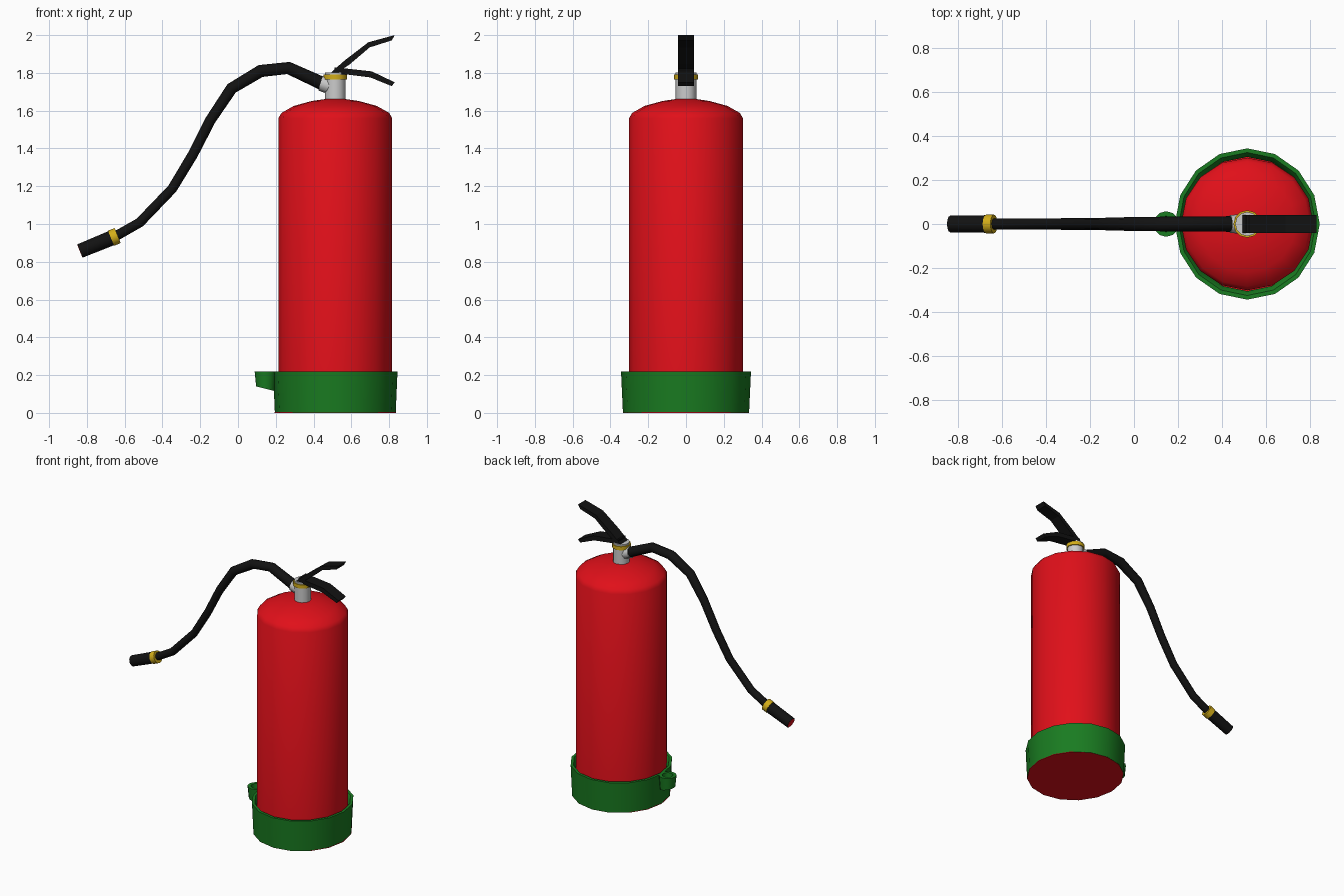
import bpy, bmesh, math
from mathutils import Vector

if "Cube" in bpy.data.objects:
    bpy.data.objects.remove(bpy.data.objects["Cube"])

CX = 0.515  # axis of the bottle


def material(name, rgb):
    m = bpy.data.materials.new(name)
    m.diffuse_color = (*rgb, 1)
    m.use_nodes = True
    m.node_tree.nodes["Principled BSDF"].inputs["Base Color"].default_value = m.diffuse_color
    return m


RED = material("red", (0.75, 0.005, 0.01))
GREEN = material("green", (0.01, 0.2, 0.015))
BLACK = material("black", (0.006, 0.006, 0.006))
YELLOW = material("yellow", (0.65, 0.42, 0.01))


def finish(name, bm, mat=None, angle=35):
    bmesh.ops.recalc_face_normals(bm, faces=bm.faces)
    me = bpy.data.meshes.new(name)
    bm.to_mesh(me)
    bm.free()
    ob = bpy.data.objects.new(name, me)
    bpy.context.collection.objects.link(ob)
    if mat:
        me.materials.append(mat)
    if angle:
        bpy.ops.object.select_all(action='DESELECT')
        ob.select_set(True)
        bpy.context.view_layer.objects.active = ob
        bpy.ops.object.shade_smooth_by_angle(angle=math.radians(angle))
    return ob


def skin(bm, rings, caps=True, loop=False):
    n = len(rings[0])
    pairs = list(zip(rings, rings[1:])) + ([(rings[-1], rings[0])] if loop else [])
    for a, b in pairs:
        for i in range(n):
            j = (i + 1) % n
            bm.faces.new((a[i], a[j], b[j], b[i]))
    if caps and not loop:
        bm.faces.new(rings[0])
        bm.faces.new(rings[-1])


def lathe(name, profile, mat=None, n=16, cx=CX, sx=1, loop=False, shear=None, angle=35):
    """Revolve (radius, z) points about a vertical axis."""
    bm = bmesh.new()
    rings = []
    for r, z in profile:
        ring = []
        for i in range(n):
            a = math.tau * i / n
            x, y = r * sx * math.cos(a), r * math.sin(a)
            ring.append(bm.verts.new((cx + x, y, z + (shear(x, z) if shear else 0))))
        rings.append(ring)
    skin(bm, rings, loop=loop)
    return finish(name, bm, mat, angle)


def tube(name, path, mat=None, n=8, angle=50):
    """Sweep a round section through (x, z, radius) points in the y = 0 plane."""
    bm = bmesh.new()
    P = [Vector((x, 0, z)) for x, z, r in path]
    rings = []
    for k, p in enumerate(P):
        t = (P[min(k + 1, len(P) - 1)] - P[max(k - 1, 0)]).normalized()
        side, r = Vector((-t.z, 0, t.x)), path[k][2]
        rings.append([bm.verts.new(p + r * (side * math.cos(math.tau * i / n)
                      + Vector((0, 1, 0)) * math.sin(math.tau * i / n))) for i in range(n)])
    skin(bm, rings)
    return finish(name, bm, mat, angle)


def lever(name, top, bottom, half):
    """Flat bar with a side outline given by its top and bottom edges."""
    bm = bmesh.new()
    rings = [[bm.verts.new((p[0], y, p[1])) for p, y in
              ((a, -half), (a, half), (b, half), (b, -half))] for a, b in zip(top, bottom)]
    skin(bm, rings)
    return finish(name, bm, BLACK, 0)


# Bottle with its wide closed bottom
lathe("bottle", [(0.3016, 0.01), (0.3016, 1.56), (0.285, 1.588), (0.22, 1.625),
                 (0.125, 1.651), (0.05, 1.662)], RED)
lathe("bottom_plate", [(0.333, 0), (0.333, 0.004)], RED, sx=0.965)

# Green foot ring, with a small nozzle cup on its side
lathe("foot_ring", [(0.334, 0.001), (0.344, 0.22), (0.325, 0.22), (0.305, 0.19), (0.305, 0.001)],
      GREEN, sx=0.958, loop=True)
lathe("nozzle_cup", [(0.05, 0.128), (0.058, 0.22), (0.036, 0.22), (0.034, 0.15)], GREEN, n=12,
      cx=0.146, shear=lambda x, z: -0.25 * x if z < 0.14 else 0)

# Valve neck, collar and hose outlet
lathe("valve_neck", [(0.055, 1.64), (0.055, 1.803)], n=12)
lathe("valve_collar", [(0.0625, 1.766), (0.0625, 1.792)], YELLOW, n=12)
tube("hose_outlet", [(0.515, 1.722, 0.045), (0.437, 1.746, 0.041)])

# Squeeze lever and carrying handle
lever("squeeze_lever", [(0.49, 1.80), (0.565, 1.866), (0.69, 1.962), (0.83, 2.0)],
      [(0.525, 1.80), (0.591, 1.845), (0.697, 1.935), (0.814, 1.972)], 0.042)
lever("carry_handle", [(0.51, 1.83), (0.708, 1.808), (0.83, 1.75)],
      [(0.51, 1.80), (0.70, 1.776), (0.814, 1.73)], 0.042)

# Hose
tube("hose", [(0.47, 1.733, 0.036), (0.267, 1.826, 0.033), (0.12, 1.81, 0.033),
              (-0.034, 1.718, 0.031), (-0.146, 1.55, 0.028), (-0.24, 1.366, 0.027),
              (-0.348, 1.187, 0.026), (-0.52, 1.008, 0.026), (-0.65, 0.934, 0.026)], BLACK)

# Nozzle along a slanted axis, with collar and red mouth
def axis(d, r):
    return (-0.637 - 0.925 * d, 0.939 - 0.38 * d, r)


tube("nozzle_collar", [axis(0, 0.043), axis(0.038, 0.043)], YELLOW, n=12)
tube("nozzle", [axis(0.03, 0.04), axis(0.215, 0.038)], BLACK, n=12)
tube("nozzle_mouth", [axis(0.21, 0.033), axis(0.217, 0.033)], RED, n=12)
